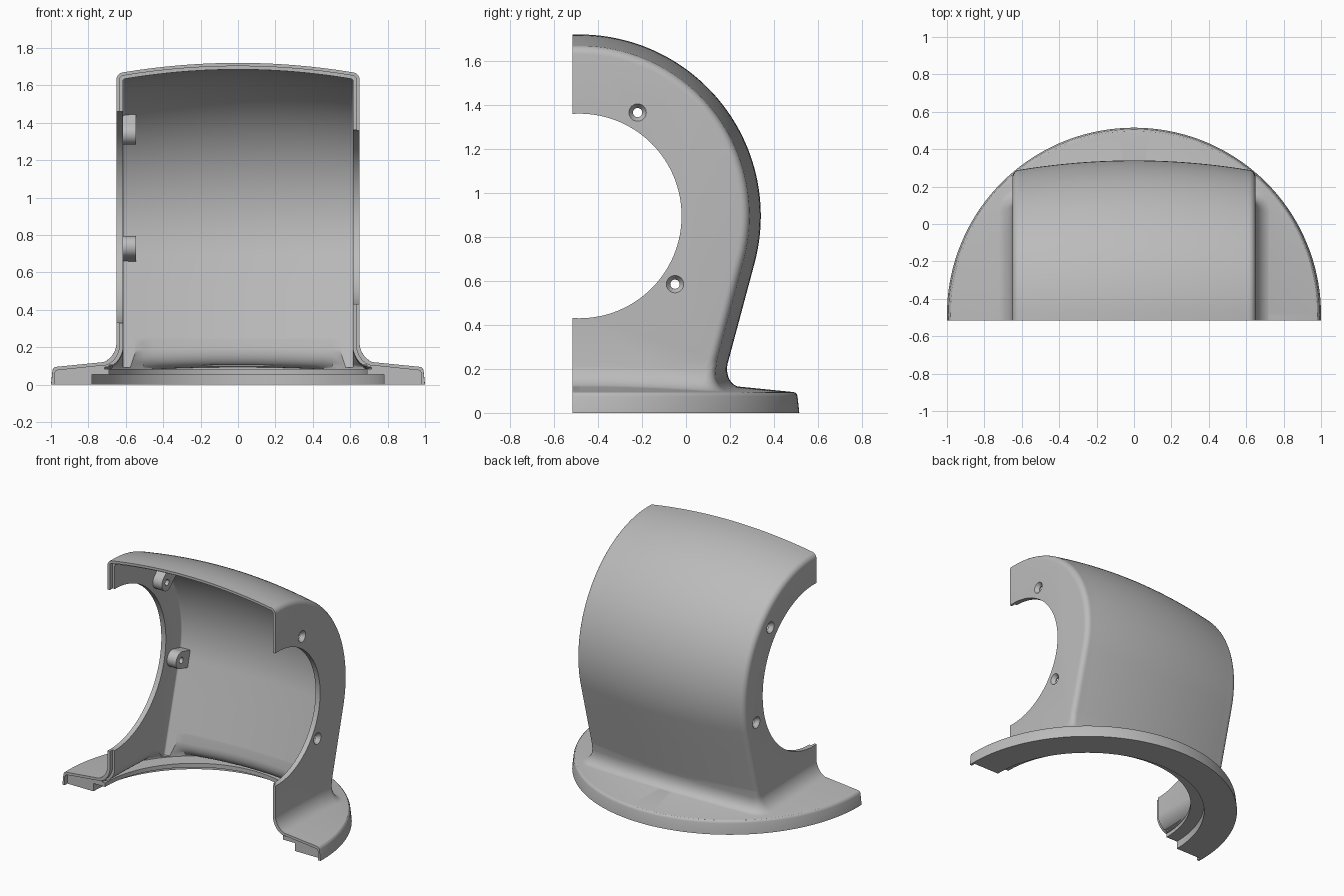
import bpy, bmesh, math
from mathutils import Vector

if "Cube" in bpy.data.objects:
    bpy.data.objects.remove(bpy.data.objects["Cube"])

YC, ZC = -0.485, 0.895        # axis of the rounded housing (runs along x)
TILT = math.radians(15)
BACK = -0.6                   # solids overrun the open front, trimmed later
CUT = -0.515


def make(name, bm):
    bmesh.ops.recalc_face_normals(bm, faces=bm.faces[:])
    me = bpy.data.meshes.new(name)
    bm.to_mesh(me)
    bm.free()
    ob = bpy.data.objects.new(name, me)
    bpy.context.collection.objects.link(ob)
    return ob


def loft(name, rings):
    bm = bmesh.new()
    vs = [[bm.verts.new(p) for p in ring] for ring in rings]
    n = len(vs[0])
    for a, b in zip(vs, vs[1:]):
        for i in range(n):
            j = (i + 1) % n
            bm.faces.new((a[i], a[j], b[j], b[i]))
    bm.faces.new(vs[0])
    bm.faces.new(vs[-1])
    return make(name, bm)


def boolean(ob, other, op):
    m = ob.modifiers.new("cut", 'BOOLEAN')
    m.operation, m.solver, m.object = op, 'EXACT', other
    bpy.context.view_layer.objects.active = ob
    bpy.ops.object.modifier_apply(modifier=m.name)
    bpy.data.objects.remove(other, do_unlink=True)


def box(x0, x1, y0, y1, z0, z1):
    return loft("box", [[(x0, y0, z), (x1, y0, z), (x1, y1, z), (x0, y1, z)] for z in (z0, z1)])


def rod(x0, x1, r0, r1, y, z, n=32):
    ang = [2 * math.pi * i / n for i in range(n)]
    return loft("rod", [[(x, y + r * math.cos(a), z + r * math.sin(a)) for a in ang]
                        for x, r in ((x0, r0), (x1, r1))])


def stations(t):
    # (x, inward drop) across the crowned skin, inset by wall t
    r = max(0.04 - t, 0.012)
    xe = 0.65 - t - r
    mid = [(xe * i / 12, 0.05 * (i / 12) ** 2) for i in range(-12, 13)]
    side = [(xe + r * math.sin(math.radians(a)), 0.05 + r * (1 - math.cos(math.radians(a))))
            for a in range(15, 91, 15)]
    return [(-x, d) for x, d in reversed(side)] + mid + side


def back_y(R, z):
    return YC + R * math.cos(TILT) - math.tan(TILT) * (ZC - R * math.sin(TILT) - z)


def body(t, z_end):
    rings = []
    for x, d in stations(t):
        R = 0.825 - t - d
        ring = [(x, BACK, ZC + R)]
        for i in range(49):
            a = math.pi / 2 - (math.pi / 2 + TILT) * i / 48
            ring.append((x, YC + R * math.cos(a), ZC + R * math.sin(a)))
        for z in (0.5, 0.35, 0.25, z_end):
            ring.append((x, back_y(R, z), z))
        ring.append((x, BACK, z_end))
        rings.append(ring)
    return loft("body", rings)


def flange_top(r):
    return 0.095 + 0.1 * (0.97 - r)


def skirt(t, drop, r_max, z_bottom):
    # concave fillet flowing from the walls onto the flange
    st = stations(t)
    hw = 0.65 - t

    def contour(z, off):
        pts = [(-hw, y) for y in (BACK, -0.45, -0.3, -0.15, -0.05)]
        pts += [(x, back_y(0.825 - t - d, z)) for x, d in st]
        pts += [(hw, y) for y in (-0.05, -0.15, -0.3, -0.45, BACK)]
        out = []
        for i, p in enumerate(pts):
            a, b = pts[max(i - 1, 0)], pts[min(i + 1, len(pts) - 1)]
            tx, ty = b[0] - a[0], b[1] - a[1]
            l = math.hypot(tx, ty)
            if i in (0, len(pts) - 1):
                tx = 0
            x, y = p[0] - ty / l * off, p[1] + tx / l * off
            r = math.hypot(x, y - YC)
            k = min(1, r_max / r)
            out.append((x * k, YC + (y - YC) * k if k < 1 else y))
        return out

    low = contour(0.12, 0.098)
    base = [flange_top(math.hypot(x, y - YC)) - drop for x, y in low]
    rings = [[(x, y, 0.26) for x, y in contour(0.26, -0.003)]]
    for i in range(0, 11):
        a = math.pi / 2 * i / 10
        off = 0.1 * (1 - math.cos(a)) - 0.002
        h = 0.12 * (1 - math.sin(a))
        rings.append([(x, y, z0 + h) for (x, y), z0 in zip(contour(0.12 + h, off), base)])
    rings.append([(x, y, z_bottom) for x, y in low])
    return loft("skirt", rings)


def disc(profile, n=144):
    ang = [2 * math.pi * i / n for i in range(n)]
    return loft("disc", [[(r * math.cos(a), YC + r * math.sin(a), z) for a in ang] for r, z in profile])


# outer solid: round flange, fillet and crowned body
housing = disc([(1.0, 0), (0.992, 0.075), (0.988, 0.086), (0.98, 0.093), (0.968, 0.0952),
                (0.72, 0.12)])
housing.name = housing.data.name = "housing_half"
boolean(housing, skirt(0, 0.002, 0.95, 0.05), 'UNION')
boolean(housing, body(0, 0.06), 'UNION')

# hollow inside and stepped round opening through the flange
boolean(housing, body(0.035, 0.09), 'DIFFERENCE')
boolean(housing, skirt(0.035, 0.028, 0.8, 0.083), 'DIFFERENCE')
boolean(housing, disc([(0.69, 0.03), (0.69, 0.105)]), 'DIFFERENCE')
boolean(housing, disc([(0.78, -0.1), (0.78, 0.055)]), 'DIFFERENCE')

# thin joining lip: only the outer half of the wall continues to the front
t = 0.0175
for part in (body(t, 0.05), skirt(t, t + 0.002, 0.93, 0.04),
             disc([(0.982, -0.1), (0.982, 0.06), (0.972, 0.076), (0.72, 0.1025)])):
    boolean(part, box(-2, 2, -2, YC, -1, 3), 'INTERSECT')
    boolean(housing, part, 'DIFFERENCE')

# screw bosses on the inside of the left wall
left_screws = []
for deg in (43, -14):
    a = math.radians(deg)
    out = Vector((math.cos(a), math.sin(a)))
    c = Vector((YC, ZC)) + out * 0.655
    left_screws.append(c)
    side = Vector((-out.y, out.x))
    pts = [c + out * 0.088 - side * 0.058, c + out * 0.088 + side * 0.058]
    for i in range(17):
        b = math.pi * i / 16
        pts.append(c + side * 0.058 * math.cos(b) - out * 0.058 * math.sin(b))
    boolean(housing, loft("boss", [[(x, p.x, p.y) for p in pts] for x in (-0.632, -0.545)]), 'UNION')

# large side openings
boolean(housing, rod(0.5, 0.9, 0.465, 0.465, YC, ZC, 128), 'DIFFERENCE')
boolean(housing, rod(-0.9, -0.58, 0.565, 0.565, YC, ZC, 128), 'DIFFERENCE')

# countersunk screw holes on both sides
for s, y, z in [(1, -0.22, 1.365), (1, -0.05, 0.585)] + [(-1, c.x, c.y) for c in left_screws]:
    boolean(housing, rod(s * 0.5, s * 0.7, 0.021, 0.021, y, z), 'DIFFERENCE')
    boolean(housing, rod(s * 0.622, s * 0.655, 0.02, 0.043, y, z), 'DIFFERENCE')

# trim the open front flat
boolean(housing, box(-2, 2, -3, CUT, -1, 3), 'DIFFERENCE')

# one plain grey
grey = bpy.data.materials.new("plain grey")
grey.diffuse_color = (0.5, 0.5, 0.5, 1)
grey.use_nodes = True
grey.node_tree.nodes["Principled BSDF"].inputs["Base Color"].default_value = grey.diffuse_color
housing.data.materials.clear()
housing.data.materials.append(grey)
for p in housing.data.polygons:
    p.material_index = 0
bpy.ops.object.select_all(action='DESELECT')
housing.select_set(True)
bpy.context.view_layer.objects.active = housing
bpy.ops.object.shade_smooth_by_angle(angle=math.radians(30))
